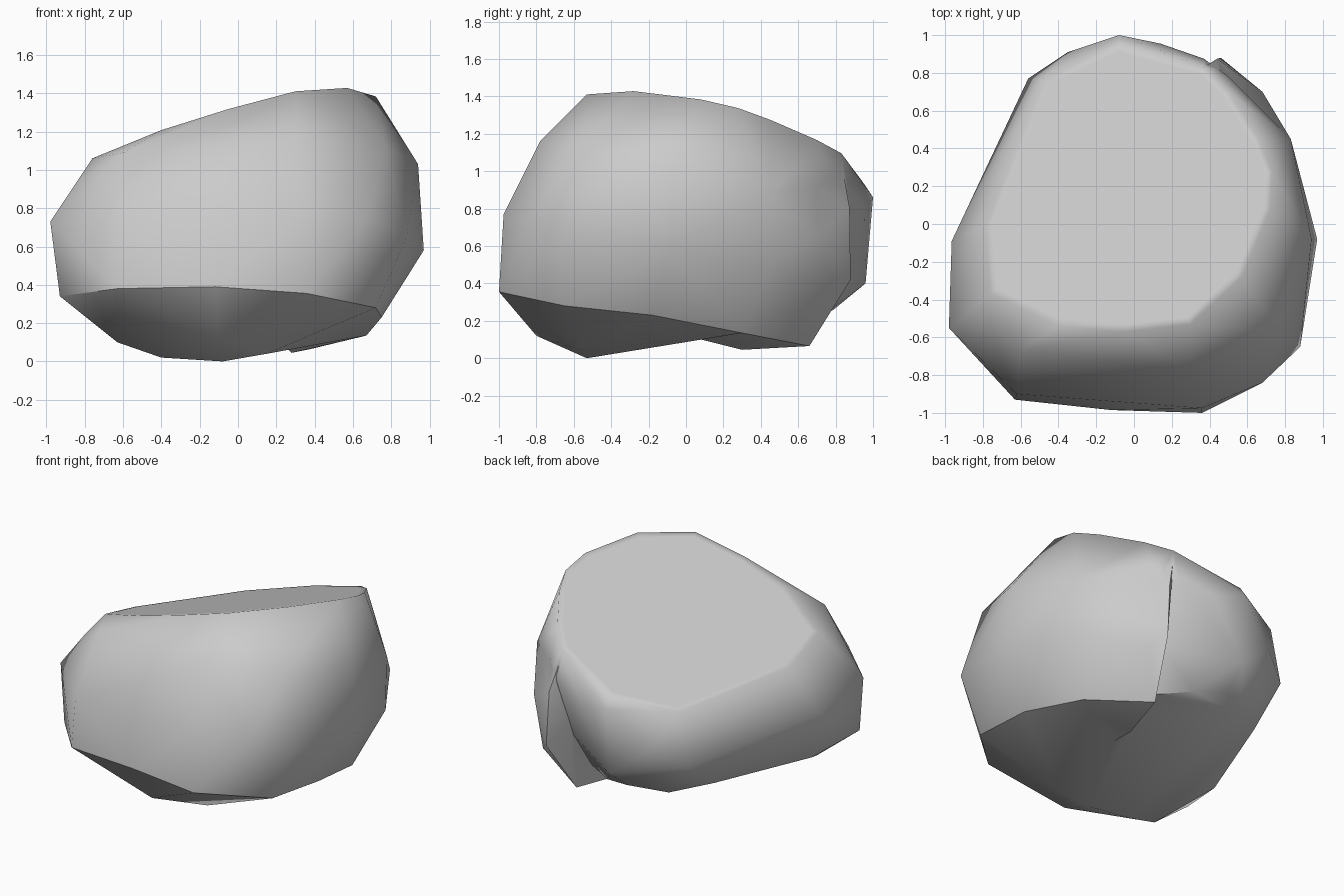
import bpy, bmesh, math
from mathutils import Vector

if "Cube" in bpy.data.objects:
    bpy.data.objects.remove(bpy.data.objects["Cube"])


def on_top(points, drop=0.0):
    """Lift plan points onto the tilted flat top plane."""
    return [(x, y, 1.192 + 0.293 * x - 0.246 * y - drop) for x, y in points]


def hull(name, points):
    """Make a solid convex lump around the given corner points."""
    bm = bmesh.new()
    for p in points:
        bm.verts.new(p)
    res = bmesh.ops.convex_hull(bm, input=bm.verts)
    loose = {g for g in res["geom_interior"] + res["geom_unused"]
             if isinstance(g, bmesh.types.BMVert)}
    bmesh.ops.delete(bm, geom=list(loose), context='VERTS')
    bmesh.ops.dissolve_limit(bm, angle_limit=math.radians(1.5),
                             verts=bm.verts, edges=bm.edges)
    bmesh.ops.recalc_face_normals(bm, faces=bm.faces)
    mesh = bpy.data.meshes.new(name)
    bm.to_mesh(mesh)
    bm.free()
    obj = bpy.data.objects.new(name, mesh)
    bpy.context.collection.objects.link(obj)
    return obj


# Rim of the flat top, in plan
left_rim = [(-0.48, 0.77), (-0.08, 0.95), (0.3, -0.53), (-0.05, -0.57),
            (-0.4, -0.54), (-0.76, -0.37), (-0.79, 0.0)]
right_rim = [(0.37, 0.83), (0.5, 0.7), (0.66, 0.45), (0.73, 0.28), (0.72, 0.08), (0.57, -0.28)]

# Side wall and sharp lower rim
front_wall = [(0.36, -0.975, 0.77), (-0.62, -0.9, 0.72), (0.3, -0.78, 1.16),
              (-0.98, -0.55, 0.73), (-0.965, -0.09, 0.65), (-0.6, -0.67, 1.09),
              (-0.84, -0.48, 0.94), (0.68, -0.84, 0.75), (0.88, -0.65, 0.65), (0.77, -0.57, 1.12)]
lower_rim = [(-0.93, -0.58, 0.34), (-0.63, -0.93, 0.38), (-0.12, -0.985, 0.39),
             (0.36, -1.0, 0.355), (0.72, -0.65, 0.28), (0.75, -0.18, 0.23), (0.67, 0.3, 0.135)]
right_wall = [(0.97, -0.08, 0.58), (0.94, -0.08, 1.03), (0.83, 0.45, 0.88), (0.82, 0.45, 0.5)]
# Back lump and underside
back_lump = [(-0.08, 1.0, 0.86), (-0.08, 0.96, 0.4), (0.14, 0.955, 0.8), (0.37, 0.875, 0.88),
             (-0.56, 0.77, 0.5), (-0.35, 0.91, 0.6), (-0.33, 0.66, 0.22),
             (-0.57, 0.5, 0.29), (-0.1, 0.79, 0.26), (0.1, 0.72, 0.22), (0.5, 0.78, 0.97)]
underside = [(-0.08, -0.53, 0.0), (-0.4, -0.5, 0.02), (-0.63, -0.55, 0.1),
             (-0.1, -0.8, 0.12), (0.15, -0.55, 0.04), (-0.83, -0.2, 0.27)]
# Back right lump with its ridge and foot
ridge_foot = [(0.44, 0.875, 0.8), (0.46, 0.88, 0.42), (0.54, 0.8, 0.35), (0.68, 0.7, 0.65),
              (0.38, 0.66, 0.065), (0.28, 0.3, 0.045)]

rock = hull("rock", on_top(left_rim + right_rim) + front_wall + lower_rim
            + right_wall + back_lump + underside)
lump = hull("back_right_lump", on_top(right_rim, 0.04) + right_wall + ridge_foot
            + lower_rim[-1:] + [(0.2, 0.0, 0.12)])

# Fuse the two lumps into one stone
mod = rock.modifiers.new("fuse", 'BOOLEAN')
mod.operation = 'UNION'
mod.solver = 'EXACT'
mod.object = lump
bpy.context.view_layer.objects.active = rock
rock.select_set(True)
bpy.ops.object.modifier_apply(modifier=mod.name)
bpy.data.objects.remove(lump)
bpy.ops.object.shade_smooth_by_angle(angle=math.radians(42))

# Keep the lower rim sharp, soften the rim of the flat top with a narrow border
bm = bmesh.new()
bm.from_mesh(rock.data)
bm.normal_update()
rim = [Vector(p) for p in lower_rim + ridge_foot[-2:-1]]
for e in bm.edges:
    if all(min((v.co - p).length for p in rim) < 0.01 for v in e.verts):
        e.smooth = False
tops = [f for f in bm.faces if f.normal.z > 0.9 and f.calc_area() > 0.02]
for e in {e for f in tops for e in f.edges}:
    e.smooth = True
bmesh.ops.inset_region(bm, faces=tops, thickness=0.04, use_even_offset=True)
bm.to_mesh(rock.data)
bm.free()
